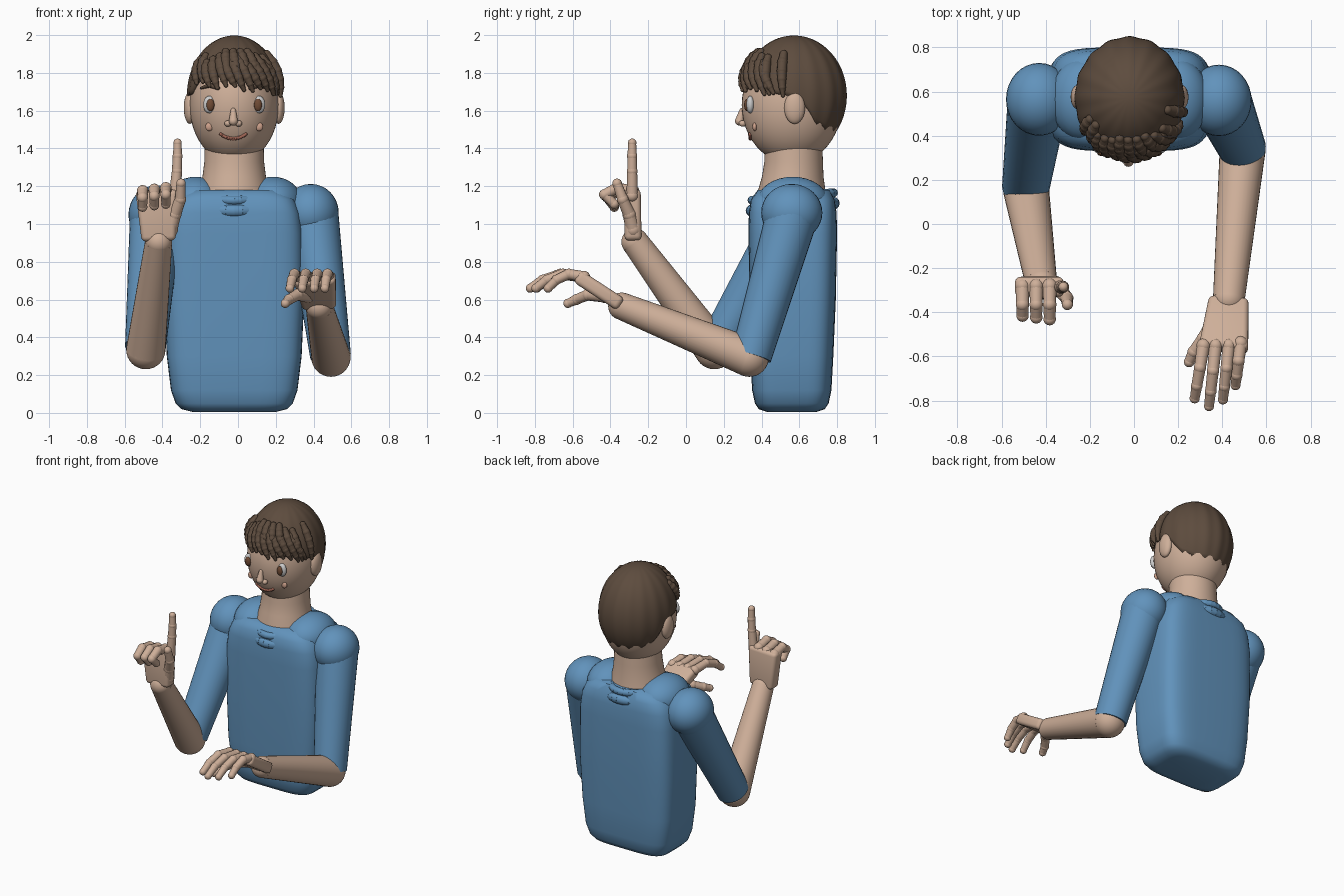
import bpy, bmesh, math
from mathutils import Vector, Matrix

if "Cube" in bpy.data.objects:
    bpy.data.objects.remove(bpy.data.objects["Cube"])

def mat(name, col):
    m = bpy.data.materials.new(name)
    m.diffuse_color = (*col, 1)
    m.use_nodes = True
    m.node_tree.nodes["Principled BSDF"].inputs["Base Color"].default_value = m.diffuse_color
    return m

SKIN = mat("skin", (0.62, 0.43, 0.32))
BLUE = mat("shirt_blue", (0.12, 0.29, 0.50))
HAIR = mat("hair_brown", (0.11, 0.072, 0.048))
WHITE = mat("eye_white", (0.75, 0.75, 0.75))
IRIS = mat("iris_brown", (0.16, 0.07, 0.035))
LIP = mat("lip", (0.35, 0.13, 0.09))
BLUSH = mat("blush", (0.62, 0.36, 0.26))

def finish(name, bm, m, angle=45):
    bmesh.ops.recalc_face_normals(bm, faces=bm.faces)
    me = bpy.data.meshes.new(name)
    bm.to_mesh(me)
    bm.free()
    ob = bpy.data.objects.new(name, me)
    bpy.context.collection.objects.link(ob)
    me.materials.append(m)
    bpy.ops.object.select_all(action='DESELECT')
    ob.select_set(True)
    bpy.context.view_layer.objects.active = ob
    bpy.ops.object.shade_smooth_by_angle(angle=math.radians(angle))
    return ob

def ball(name, c, r, m, seg=32):
    bm = bmesh.new()
    mx = Matrix.Translation(c) @ Matrix.Diagonal((*r, 1))
    bmesh.ops.create_uvsphere(bm, u_segments=seg, v_segments=seg // 2, radius=1, matrix=mx)
    return finish(name, bm, m)

def limb(name, pts, radii, m, seg=16, bead=1.0, caps=True):
    """Tapered segments joined by balls."""
    bm = bmesh.new()
    pts = [Vector(p) for p in pts]
    for i in range(len(pts) - 1):
        a, b = pts[i], pts[i + 1]
        rot = (b - a).to_track_quat('Z', 'Y').to_matrix().to_4x4()
        bmesh.ops.create_cone(bm, cap_ends=True, segments=seg, radius1=radii[i], radius2=radii[i + 1],
                              depth=(b - a).length, matrix=Matrix.Translation((a + b) / 2) @ rot)
    if caps:
        for p, r in zip(pts, radii):
            bmesh.ops.create_uvsphere(bm, u_segments=seg, v_segments=max(6, seg // 2),
                                      radius=r * bead, matrix=Matrix.Translation(p))
    return finish(name, bm, m)

def loft(name, rings, m, power=2.0, seg=48):
    """Superellipse rings given as (z, half x, half y, centre y)."""
    bm = bmesh.new()
    loops = []
    for z, hx, hy, cy in rings:
        vs = []
        for i in range(seg):
            c, s = math.cos(i * math.tau / seg), math.sin(i * math.tau / seg)
            vs.append(bm.verts.new((CX + hx * math.copysign(abs(c) ** (2 / power), c),
                                    cy + hy * math.copysign(abs(s) ** (2 / power), s), z)))
        loops.append(vs)
    for lo, hi in zip(loops, loops[1:]):
        for i in range(seg):
            bm.faces.new((lo[i], lo[(i + 1) % seg], hi[(i + 1) % seg], hi[i]))
    bm.faces.new(loops[0])
    bm.faces.new(loops[-1])
    return finish(name, bm, m, 60)

def palm(name, a, b, width, thick):
    a, b = Vector(a), Vector(b)
    z = (b - a).normalized()
    x = (Vector((1, 0, 0)) - z * z.x).normalized()
    y = z.cross(x)
    mx = Matrix((x, y, z)).transposed().to_4x4()
    bm = bmesh.new()
    bmesh.ops.create_cube(bm, size=1)
    for v in bm.verts:
        k = 0.8 if v.co.z < 0 else 1.0
        v.co = Vector((v.co.x * width * k, v.co.y * thick, v.co.z * (b - a).length))
    bmesh.ops.bevel(bm, geom=bm.edges[:], offset=0.025, segments=4, profile=0.5, affect='EDGES')
    bmesh.ops.transform(bm, matrix=Matrix.Translation((a + b) / 2) @ mx, verts=bm.verts)
    return finish(name, bm, SKIN)

CX = -0.02

# torso, neck
loft("torso", [(0.005, .22, .13, .56), (0.02, .28, .175, .56), (.05, .31, .195, .56), (.12, .335, .21, .56),
               (.3, .357, .22, .56), (.6, .37, .228, .565), (.95, .365, .235, .565), (1.06, .35, .232, .565),
               (1.13, .32, .222, .565), (1.18, .25, .19, .57)], BLUE, 4.5)
loft("neck", [(1.08, .21, .19, .56), (1.18, .185, .178, .56), (1.25, .168, .163, .565),
              (1.33, .158, .155, .57), (1.46, .155, .15, .57)], SKIN)
for s, n in ((1, "right"), (-1, "left")):
    ball(n + "_yoke", (CX + s * .205, .565, 1.115), (.155, .19, .135), BLUE)

# collar rolls
for k, (z, rx, ry, r) in enumerate(((1.145, .155, .215, .024), (1.09, .175, .215, .034))):
    ring = [(CX + rx * math.cos(t * math.tau / 32), .565 + ry * math.sin(t * math.tau / 32),
             z + .02 * math.sin(t * math.tau / 32)) for t in range(33)]
    limb("collar_roll_%d" % k, ring, [r] * 33, BLUE, 12)

# arms
ball("right_shoulder", (.385, .56, 1.06), (.148, .162, .152), BLUE)
ball("left_shoulder", (-.43, .565, 1.05), (.15, .165, .155), BLUE)
limb("right_sleeve", [(.395, .56, 1.04), (.49, .345, .30)], [.138, .108], BLUE, 32, caps=False)
limb("left_sleeve", [(-.435, .56, 1.03), (-.49, .17, .35)], [.138, .108], BLUE, 32, caps=False)
limb("right_forearm", [(.492, .335, .295), (.43, -.34, .565)], [.104, .072], SKIN, 32)
limb("left_forearm", [(-.488, .15, .335), (-.42, -.27, .905)], [.104, .072], SKIN, 32)

# right hand, relaxed and reaching forward
palm("right_palm", (.43, -.34, .57), (.405, -.57, .72), .225, .075)
for i, (bx, tx, ty) in enumerate(((.315, .275, -.79), (.37, .34, -.825), (.43, .403, -.795), (.483, .46, -.73))):
    y0 = -.55 + .01 * (i == 3)
    L = ty - y0
    limb("right_finger_%d" % i, [(bx, y0, .72), (bx + (tx - bx) * .4, y0 + L * .42, .735),
                                 (bx + (tx - bx) * .75, y0 + L * .76, .705), (tx, ty, .66)],
         [.030, .027, .025, .022], SKIN, 14, 1.08)
limb("right_thumb", [(.37, -.43, .62), (.315, -.52, .625), (.27, -.58, .60), (.25, -.625, .58)],
     [.036, .030, .027, .023], SKIN, 14, 1.08)

# left hand, index finger raised and the others curled
palm("left_palm", (-.42, -.28, .91), (-.43, -.285, 1.18), .225, .09)
for i, x in enumerate((-.505, -.443, -.382)):
    d = .008 * i
    limb("left_finger_%d" % i, [(x, -.28, 1.155 + d), (x, -.365, 1.175 + d), (x, -.415 - d, 1.14 + d),
                                (x, -.38, 1.09 + d)], [.032, .029, .027, .024], SKIN, 14, 1.08)
limb("left_index", [(-.335, -.285, 1.15), (-.323, -.285, 1.28), (-.32, -.285, 1.36), (-.32, -.285, 1.43)],
     [.031, .027, .025, .021], SKIN, 14, 1.08)
limb("left_thumb", [(-.36, -.28, .97), (-.335, -.30, 1.05), (-.305, -.335, 1.13), (-.302, -.365, 1.215)],
     [.040, .034, .029, .024], SKIN, 14, 1.08)

# head and ears
HC, HR = Vector((CX, .56, 1.63)), Vector((.236, .265, .31))
ball("head", HC, HR, SKIN, 48)
for s, n in ((1, "right"), (-1, "left")):
    ball(n + "_ear", (CX + s * .235, .575, 1.615), (.032, .055, .085), SKIN)

def face(x, z, out=0.0):
    q = 1 - ((x - HC.x) / HR.x) ** 2 - ((z - HC.z) / HR.z) ** 2
    return Vector((x, HC.y - HR.y * math.sqrt(max(q, 0)) - out, z))

# facial features
for s, n in ((1, "right"), (-1, "left")):
    ball(n + "_eye", face(CX + s * .132, 1.632), (.032, .022, .046), WHITE, 24)
    ball(n + "_iris", face(CX + s * .126, 1.63, .014), (.021, .014, .033), IRIS, 20)
    ball(n + "_cheek", face(CX + s * .132, 1.515), (.021, .012, .023), BLUSH, 20)
    ball(n + "_nostril", face(CX - .005 + s * .028, 1.532, .01), (.019, .02, .017), SKIN, 16)
    brow = [face(CX + s * x, z, .006) for x, z in ((.085, 1.72), (.13, 1.735), (.175, 1.72))]
    limb(n + "_eyebrow", brow, [.011, .013, .007], HAIR, 10)
limb("nose_bridge", [face(-.025, 1.60, 0), face(-.025, 1.545, .022)], [.014, .024], SKIN, 16)
smile = [face(CX - .005 + .013 * i, 1.452 + .0009 * i * i, .002) for i in range(-5, 6)]
limb("mouth", smile, [.009] * len(smile), LIP, 8, 1.1)

# hair cap: radial shell whose lower edge follows the hairline
KC, KR = Vector((CX, .572, 1.68)), Vector((.248, .277, .318))
LINE = [(0, 1.80), (50, 1.78), (68, 1.69), (84, 1.68), (100, 1.64), (118, 1.53), (140, 1.49), (180, 1.48)]

def hairline(a):
    for (a0, z0), (a1, z1) in zip(LINE, LINE[1:]):
        if a <= a1:
            return z0 + (z1 - z0) * (a - a0) / (a1 - a0)
    return LINE[-1][1]

def shell(az, z, k=1.0):
    s = math.sqrt(max(0, 1 - ((z - KC.z) / KR.z) ** 2))
    return Vector((KC.x + KR.x * s * math.sin(az) * k, KC.y - KR.y * s * math.cos(az) * k, z))

bm = bmesh.new()
top = bm.verts.new((KC.x, KC.y, KC.z + KR.z))
N, M, prev = 96, 20, None
for j in range(1, M + 1):
    row = []
    for i in range(N):
        deg = 360 * i / N
        lim = math.acos((hairline(min(deg, 360 - deg)) - KC.z) / KR.z)
        z = KC.z + KR.z * math.cos(lim * j / M)
        row.append(bm.verts.new(shell(math.radians(deg), z, 1 + .010 * math.cos(math.radians(deg) * 16))))
    for i in range(N):
        n = (i + 1) % N
        bm.faces.new((top, row[i], row[n]) if prev is None else (prev[i], row[i], row[n], prev[n]))
    prev = row
cap = finish("hair_cap", bm, HAIR)
sol = cap.modifiers.new("thickness", 'SOLIDIFY')
sol.thickness, sol.offset = .03, -1

# beaded fringe and side locks: (start angle, start height, tip angle, tip height)
locks = [(-64 + 10 * i, 1.87 + .02 * math.sin(i * 2.1), -54 + 11 * i, 1.745 - .0045 * i + .012 * math.sin(i * 1.7))
         for i in range(12)]
locks += [(-15 + 13 * i, 1.91, -8 + 13 * i, 1.79) for i in range(4)]
locks += [(74, 1.90, 78, 1.68), (50, 1.88, 62, 1.69)]
for i, (a0, z0, a1, z1) in enumerate(locks):
    pts = [shell(math.radians(a0 + (a1 - a0) * t / 5), z0 + (z1 - z0) * t / 5, 1.0 + .035 * math.sin(t * .55))
           for t in range(6)]
    limb("hair_lock_%d" % i, pts, [.020, .026, .026, .023, .018, .010], HAIR, 12, 1.08)
